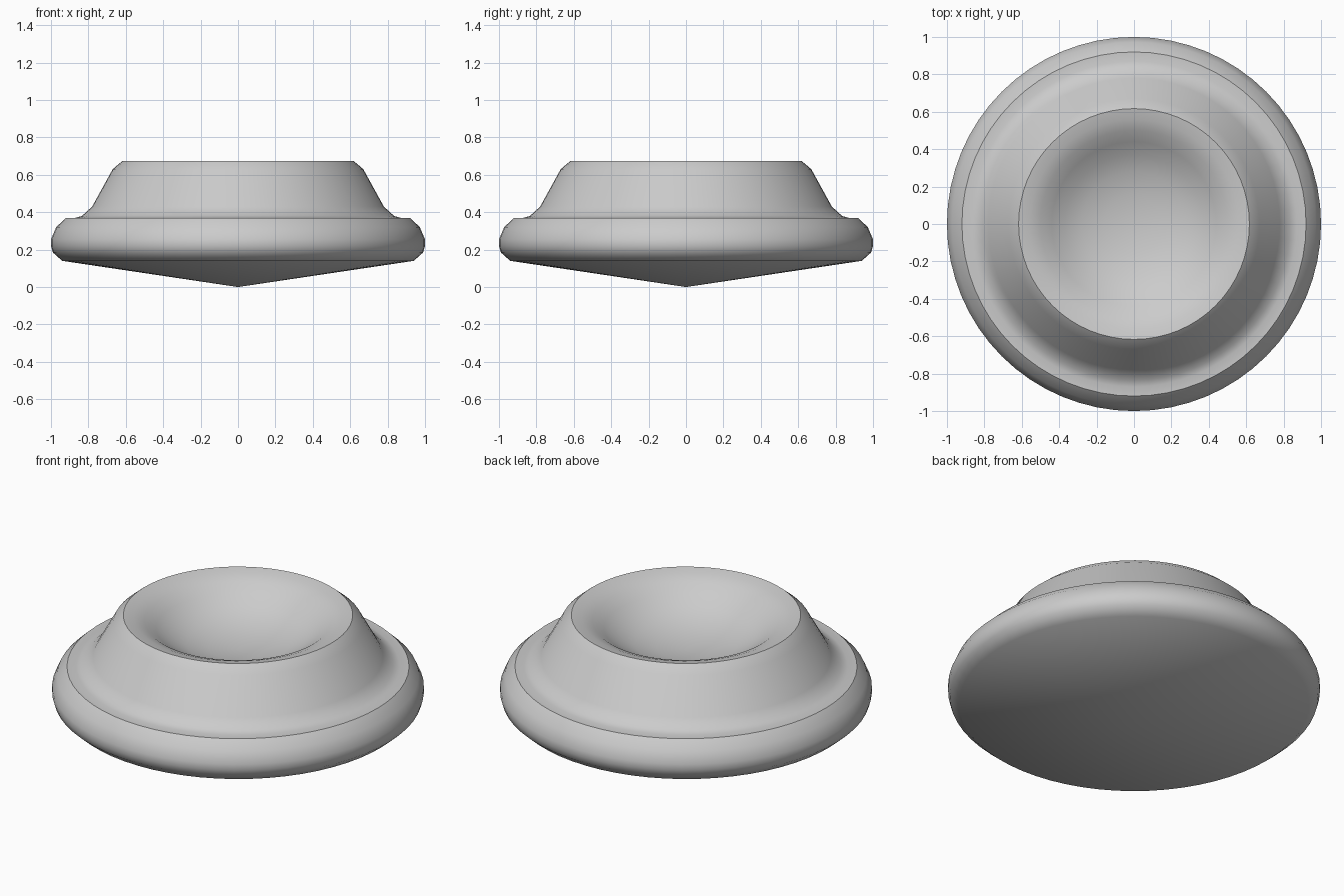
import bpy, bmesh, math

if "Cube" in bpy.data.objects:
    bpy.data.objects.remove(bpy.data.objects["Cube"])

SEGMENTS = 64

# half profile (radius, height), from the bottom tip round to the bowl centre
PROFILE = [
    (0.0, 0.0), (0.94, 0.14),                                  # shallow conical underside
    (0.99, 0.185), (1.0, 0.22), (1.0, 0.255), (0.972, 0.32), (0.92, 0.37),  # rounded rim
    (0.87, 0.37), (0.835, 0.38), (0.78, 0.43),                 # groove at the foot of the collar
    (0.67, 0.63), (0.617, 0.675),                              # sloping collar and lip
    (0.56, 0.664), (0.50, 0.64), (0.44, 0.598), (0.37, 0.552),
    (0.28, 0.512), (0.16, 0.484), (0.0, 0.47),                 # bowl
]


def lathe(name, profile, segments):
    bm = bmesh.new()
    verts = [bm.verts.new((r, 0, z)) for r, z in profile]
    edges = [bm.edges.new(pair) for pair in zip(verts, verts[1:])]
    bmesh.ops.spin(bm, geom=verts + edges, cent=(0, 0, 0), axis=(0, 0, 1),
                   angle=math.tau, steps=segments, use_duplicate=False)
    bmesh.ops.remove_doubles(bm, verts=bm.verts, dist=1e-4)
    bmesh.ops.recalc_face_normals(bm, faces=bm.faces)
    mesh = bpy.data.meshes.new(name)
    bm.to_mesh(mesh)
    bm.free()
    obj = bpy.data.objects.new(name, mesh)
    bpy.context.collection.objects.link(obj)
    return obj


# turned knob with a dished top
knob = lathe("dished_knob", PROFILE, SEGMENTS)
bpy.context.view_layer.objects.active = knob
knob.select_set(True)
bpy.ops.object.shade_smooth_by_angle(angle=math.radians(35))
